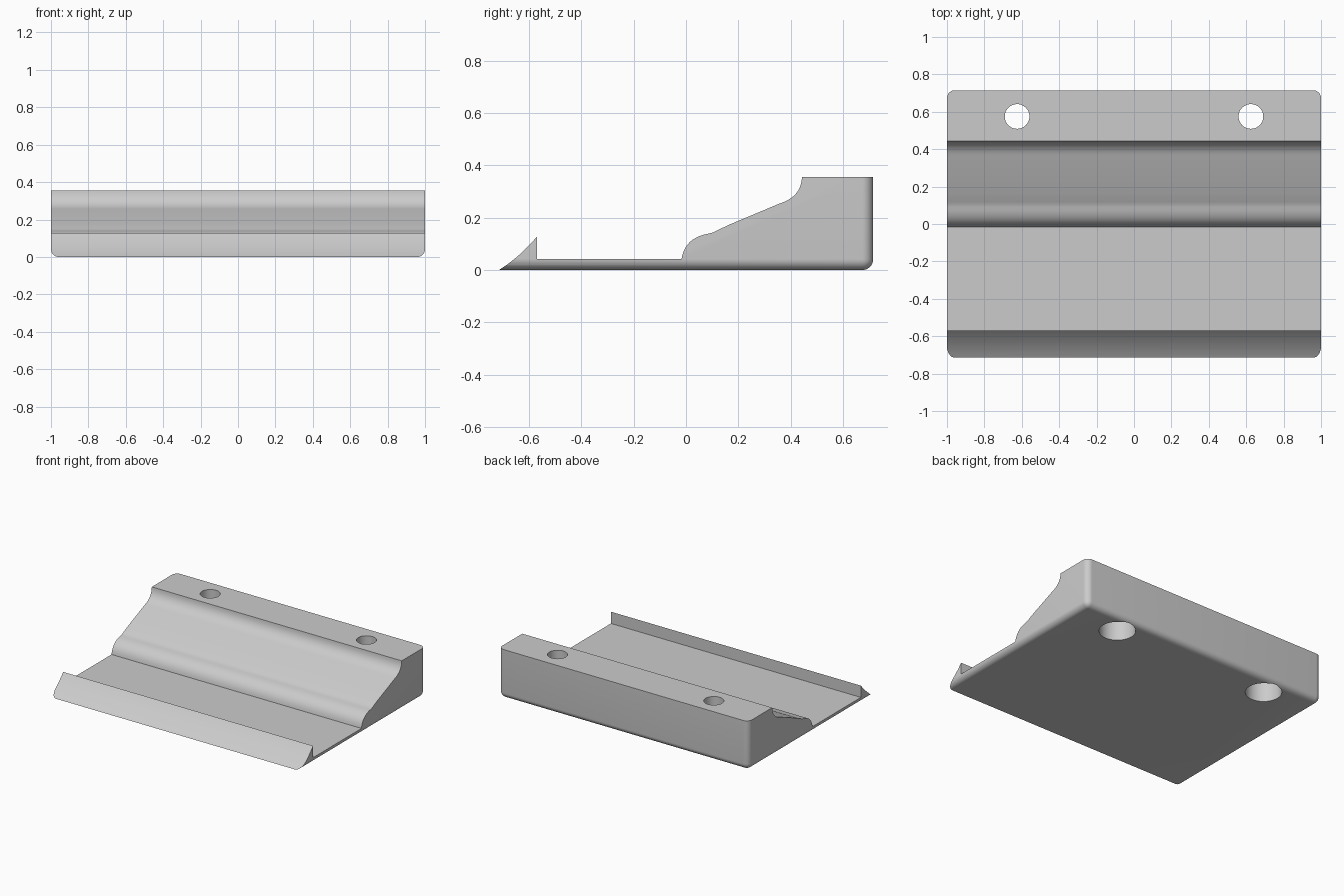
import bpy
import bmesh
from mathutils import Matrix, Vector

cube = bpy.data.objects.get("Cube")
if cube:
    bpy.data.objects.remove(cube, do_unlink=True)

BACK, FRONT, TOP, ROUND = 0.715, -0.715, 0.355, 0.042
HOLE_X, HOLE_Y = 0.625, 0.575

grey = bpy.data.materials.new("plain_grey")
grey.use_nodes = True
colour = (0.6, 0.6, 0.6, 1)
grey.diffuse_color = colour
grey.node_tree.nodes["Principled BSDF"].inputs["Base Color"].default_value = colour


def make_object(name, bm):
    bmesh.ops.recalc_face_normals(bm, faces=bm.faces)
    mesh = bpy.data.meshes.new(name)
    bm.to_mesh(mesh)
    bm.free()
    mesh.materials.append(grey)
    obj = bpy.data.objects.new(name, mesh)
    bpy.context.collection.objects.link(obj)
    return obj


def curve(a, b, c, steps=10):
    """Points along a quadratic curve from a to c, pulled toward b."""
    a, b, c = Vector(a), Vector(b), Vector(c)
    ts = [i / steps for i in range(steps + 1)]
    return [a * (1 - t) ** 2 + b * 2 * t * (1 - t) + c * t * t for t in ts]


def cylinder(name, x, y, radius, low, high):
    bm = bmesh.new()
    bmesh.ops.create_cone(bm, cap_ends=True, segments=48, radius1=radius,
                          radius2=radius, depth=high - low,
                          matrix=Matrix.Translation((x, y, (low + high) / 2)))
    return make_object(name, bm)


def combine(target, tool, operation):
    mod = target.modifiers.new("cut", "BOOLEAN")
    mod.operation = operation
    mod.solver = "EXACT"
    mod.object = tool
    bpy.context.view_layer.objects.active = target
    bpy.ops.object.modifier_apply(modifier=mod.name)
    bpy.data.objects.remove(tool, do_unlink=True)


# Block with rounded bottom sides, bottom back and upright back corners
bm = bmesh.new()
bmesh.ops.create_cube(bm, size=1)
for v in bm.verts:
    v.co = (v.co.x * 2, BACK if v.co.y > 0 else -0.8, 0.5 if v.co.z > 0 else 0)


def is_rounded(edge):
    a, b = (v.co for v in edge.verts)
    at_bottom = a.z == b.z == 0
    at_back = a.y > 0 and b.y > 0
    upright = abs(a.z - b.z) > 0.1
    return (at_back and upright) or (at_bottom and (a.y > 0 or b.y > 0))


bmesh.ops.bevel(bm, geom=[e for e in bm.edges if is_rounded(e)], offset=ROUND,
                segments=8, profile=0.5, affect="EDGES")
body = make_object("wedge_holder", bm)

# Side profile: hooked front lip, flat tray, curved ramp and rear ledge
profile = [Vector((FRONT, -0.1))]
profile += curve((FRONT, 0), (-0.635, 0.05), (-0.57, 0.127))
profile += [Vector((-0.57, 0.042))]
profile += curve((-0.017, 0.042), (-0.005, 0.125), (0.09, 0.14))
profile += curve((0.105, 0.144), (0.13, 0.157), (0.164, 0.173), 4)
profile += curve((0.357, 0.254), (0.44, 0.28), (0.443, TOP))
profile += [Vector((0.8, TOP)), Vector((0.8, -0.1))]

bm = bmesh.new()
face = bm.faces.new([bm.verts.new((-1.1, p.x, p.y)) for p in profile])
extruded = bmesh.ops.extrude_face_region(bm, geom=[face])["geom"]
bmesh.ops.translate(bm, vec=(2.2, 0, 0),
                    verts=[g for g in extruded if isinstance(g, bmesh.types.BMVert)])
combine(body, make_object("profile_cutter", bm), "INTERSECT")

# Screw holes with wider counterbores underneath
for side in (-1, 1):
    x = side * HOLE_X
    combine(body, cylinder("hole_cutter", x, HOLE_Y, 0.066, -0.1, 0.5), "DIFFERENCE")
    combine(body, cylinder("bore_cutter", x, HOLE_Y, 0.12, -0.1, 0.15), "DIFFERENCE")

bpy.ops.object.select_all(action="DESELECT")
body.select_set(True)
bpy.context.view_layer.objects.active = body
bpy.ops.object.shade_smooth_by_angle(angle=0.52)
